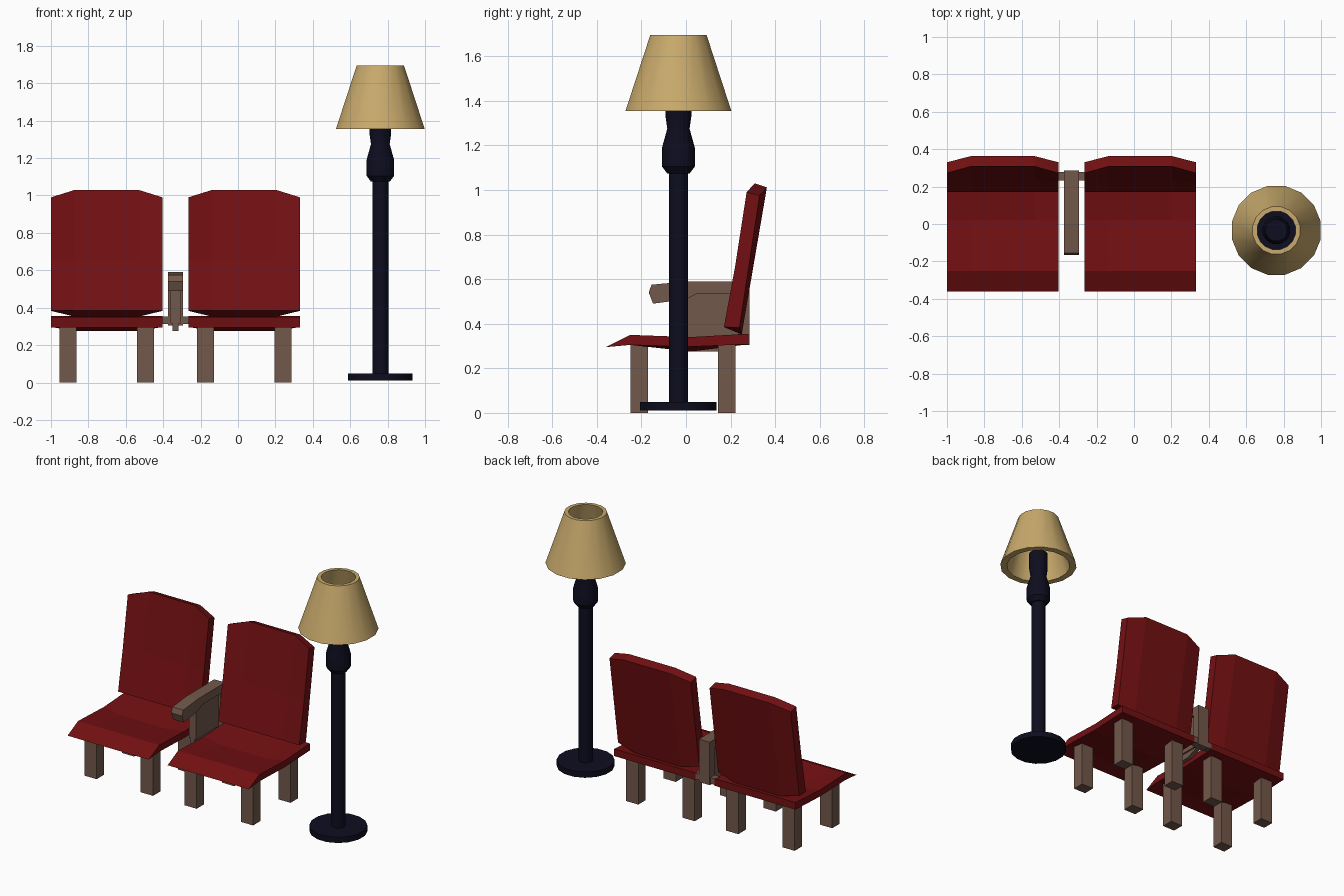
import bpy
import bmesh
import math

cube = bpy.data.objects.get("Cube")
if cube:
    bpy.data.objects.remove(cube, do_unlink=True)


def material(name, color):
    mat = bpy.data.materials.new(name)
    mat.use_nodes = True
    rgba = (*color, 1)
    mat.diffuse_color = rgba
    mat.node_tree.nodes["Principled BSDF"].inputs["Base Color"].default_value = rgba
    return mat


RED = material("red upholstery", (0.17, 0.005, 0.006))
WOOD = material("brown wood", (0.17, 0.098, 0.07))
NAVY = material("dark navy metal", (0.004, 0.004, 0.014))
TAN = material("tan shade", (0.58, 0.4, 0.15))


def finish(name, bm, mat):
    bmesh.ops.recalc_face_normals(bm, faces=bm.faces)
    mesh = bpy.data.meshes.new(name)
    bm.to_mesh(mesh)
    bm.free()
    mesh.materials.append(mat)
    obj = bpy.data.objects.new(name, mesh)
    bpy.context.collection.objects.link(obj)
    return obj


def loft(name, sections, mat):
    """Join closed (y, z) profiles placed at successive x positions."""
    bm = bmesh.new()
    rings = [[bm.verts.new((x, y, z)) for y, z in profile] for x, profile in sections]
    for a, b in zip(rings, rings[1:]):
        for i in range(len(a)):
            j = (i + 1) % len(a)
            bm.faces.new((a[i], a[j], b[j], b[i]))
    bm.faces.new(rings[0])
    bm.faces.new(rings[-1])
    return finish(name, bm, mat)


def box(name, x, y, z, mat):
    profile = [(y[0], z[0]), (y[1], z[0]), (y[1], z[1]), (y[0], z[1])]
    return loft(name, [(x[0], profile), (x[1], profile)], mat)


def lathe(name, profile, center, mat, closed=False, sides=16):
    """Turn an (r, z) profile around a vertical axis."""
    bm = bmesh.new()
    rings = []
    for r, z in profile:
        ring = []
        for i in range(sides):
            a = math.tau * (i + 0.5) / sides
            ring.append(bm.verts.new((center[0] + r * math.cos(a),
                                      center[1] + r * math.sin(a), z)))
        rings.append(ring)
    pairs = list(zip(rings, rings[1:]))
    if closed:
        pairs.append((rings[-1], rings[0]))
    else:
        bm.faces.new(rings[0])
        bm.faces.new(rings[-1])
    for a, b in pairs:
        for i in range(sides):
            j = (i + 1) % sides
            bm.faces.new((a[i], a[j], b[j], b[i]))
    obj = finish(name, bm, mat)
    bpy.ops.object.select_all(action="DESELECT")
    obj.select_set(True)
    bpy.context.view_layer.objects.active = obj
    bpy.ops.object.shade_smooth_by_angle(angle=math.radians(30))
    return obj


# Profiles of the cushions at their edges and across their hollow middle
seat_edge = [(-0.36, 0.295), (-0.25, 0.35), (0.02, 0.34), (0.28, 0.355),
             (0.28, 0.308), (0.02, 0.297), (-0.25, 0.305)]
seat_middle = [(y, z - 0.022) if y == 0.02 else (y, z) for y, z in seat_edge]
back_edge = [(0.17, 0.385), (0.22, 0.655), (0.272, 0.99), (0.33, 0.975), (0.24, 0.383)]
back_middle = [(0.17, 0.385), (0.235, 0.655), (0.308, 1.03), (0.363, 1.012), (0.25, 0.352)]


def cushion(name, cx, edge, middle):
    half, inner = 0.298, 0.17
    loft(name, [(cx - half, edge), (cx - inner, middle),
                (cx + inner, middle), (cx + half, edge)], RED)


# Two chairs, each with seat, backrest and four legs
for side, cx in (("right", -0.702), ("left", 0.033)):
    cushion(side + "_seat", cx, seat_edge, seat_middle)
    cushion(side + "_backrest", cx, back_edge, back_middle)
    for row, y in (("front", -0.21), ("rear", 0.183)):
        for s, label in ((-1, "outer" if cx < 0 else "inner"),
                         (1, "inner" if cx < 0 else "outer")):
            x = cx + s * 0.207
            box(f"{side}_{row}_{label}_leg", (x - 0.045, x + 0.045),
                (y - 0.039, y + 0.039), (0, 0.305), WOOD)

# Shared armrest between the chairs
AX = -0.334
arm = [(0.285, 0.59), (0, 0.59), (-0.155, 0.575), (-0.167, 0.54),
       (-0.148, 0.49), (0, 0.51), (0.05, 0.535), (0.285, 0.535)]
loft("armrest", [(AX - 0.04, arm), (AX + 0.04, arm)], WOOD)
panel = [(0, 0.54), (0, 0.315), (0.24, 0.315), (0.24, 0.54)]
keel = [(0, 0.54), (0, 0.275), (0.15, 0.275), (0.24, 0.31), (0.24, 0.54)]
loft("armrest_panel", [(AX - 0.026, panel), (AX + 0.026, panel)], WOOD)
loft("armrest_panel_keel", [(AX - 0.015, keel), (AX + 0.015, keel)], WOOD)
box("armrest_post", (AX - 0.04, AX + 0.04), (0.235, 0.285), (0.305, 0.55), WOOD)
box("chair_crossbar", (-0.41, -0.26), (0.233, 0.279), (0.313, 0.353), WOOD)

# Floor lamp
LAMP = (0.761, -0.034)
lathe("lamp_base", [(0.175, 0.01), (0.175, 0.048)], LAMP, NAVY)
lathe("lamp_pole", [(0.044, 0.045), (0.044, 1.075), (0.052, 1.075), (0.075, 1.105),
                    (0.075, 1.19), (0.051, 1.275), (0.059, 1.33), (0.059, 1.44)],
      LAMP, NAVY)
lathe("lamp_shade", [(0.242, 1.355), (0.129, 1.695), (0.104, 1.695), (0.2, 1.355)],
      LAMP, TAN, closed=True)
